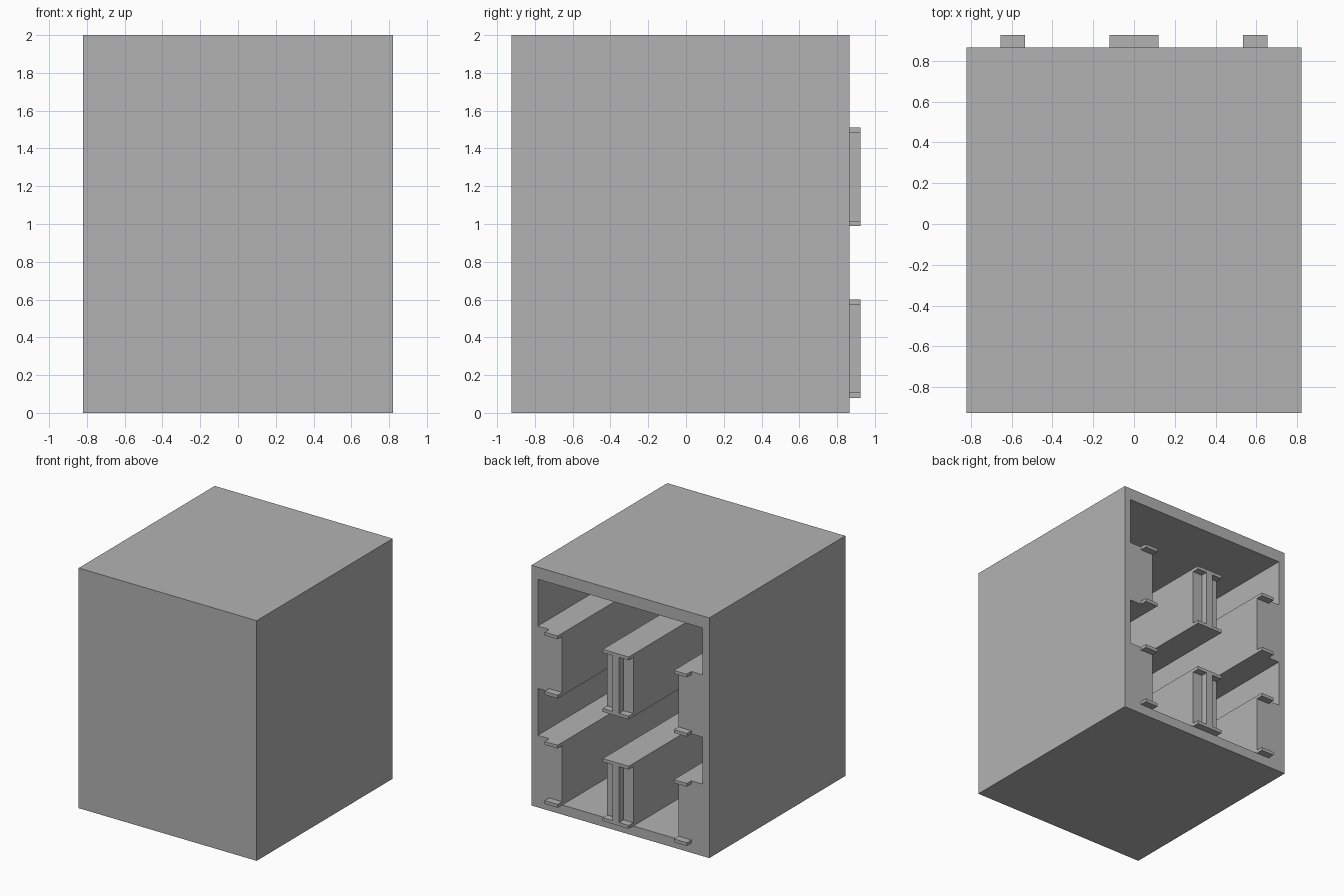
import bpy
import bmesh
from mathutils import Vector

default = bpy.data.objects.get("Cube")
if default:
    bpy.data.objects.remove(default, do_unlink=True)

# Single plain grey
grey = bpy.data.materials.new("plain_grey")
grey.use_nodes = True
grey.diffuse_color = (0.448, 0.448, 0.448, 1)
grey.node_tree.nodes["Principled BSDF"].inputs["Base Color"].default_value = grey.diffuse_color

FRONT, BACK, TIP = -0.925, 0.865, 0.925      # depth of front face, rim, tab tips
HALF, INNER, HEIGHT = 0.82, 0.76, 2.0        # casing half width, opening half width
FLOOR, CEILING, INSIDE = 0.08, 1.90, -0.865  # cavity limits
RAIL, TAB = 0.52, 0.027                      # rail height, tab thickness


def add_box(bm, x, y, z):
    """Add a box spanning the given (low, high) ranges."""
    verts = bmesh.ops.create_cube(bm, size=1)["verts"]
    for v in verts:
        v.co = Vector([r[0] if c < 0 else r[1] for c, r in zip(v.co, (x, y, z))])


def finish(name, bm):
    bmesh.ops.recalc_face_normals(bm, faces=bm.faces)
    mesh = bpy.data.meshes.new(name)
    bm.to_mesh(mesh)
    bm.free()
    mesh.materials.append(grey)
    obj = bpy.data.objects.new(name, mesh)
    bpy.context.collection.objects.link(obj)
    return obj


# Casing: a block whose back face is framed, then pushed in to hollow it
bm = bmesh.new()
add_box(bm, (-HALF, HALF), (FRONT, BACK), (0, HEIGHT))
bm.normal_update()
face = max(bm.faces, key=lambda f: f.calc_center_median().y)
for depth in (BACK, INSIDE):
    face = bmesh.ops.extrude_discrete_faces(bm, faces=[face])["faces"][0]
    for v in face.verts:
        v.co = (INNER if v.co.x > 0 else -INNER, depth,
                CEILING if v.co.z > HEIGHT / 2 else FLOOR)
finish("casing", bm)

# Two levels of rails running the full depth, with tabs at the back
for level, low in (("lower", FLOOR), ("upper", 0.99)):
    high = low + RAIL
    tab_heights = ((low, low + TAB), (high - TAB, high))

    # Centre rail with an I-shaped end
    bm = bmesh.new()
    add_box(bm, (-0.12, 0.12), (INSIDE, BACK), (low, high))
    for z in tab_heights:
        add_box(bm, (-0.12, 0.12), (BACK, TIP), z)
    add_box(bm, (-0.03, 0.03), (BACK, TIP), (low + TAB, high - TAB))
    finish(level + "_centre_rail", bm)

    # Side rails against the casing walls, each with two short tabs
    for side, s in (("left", 1), ("right", -1)):
        bm = bmesh.new()
        add_box(bm, sorted((s * 0.535, s * INNER)), (INSIDE, BACK), (low, high))
        for z in tab_heights:
            add_box(bm, sorted((s * 0.535, s * 0.655)), (BACK, TIP), z)
        finish(level + "_" + side + "_rail", bm)
